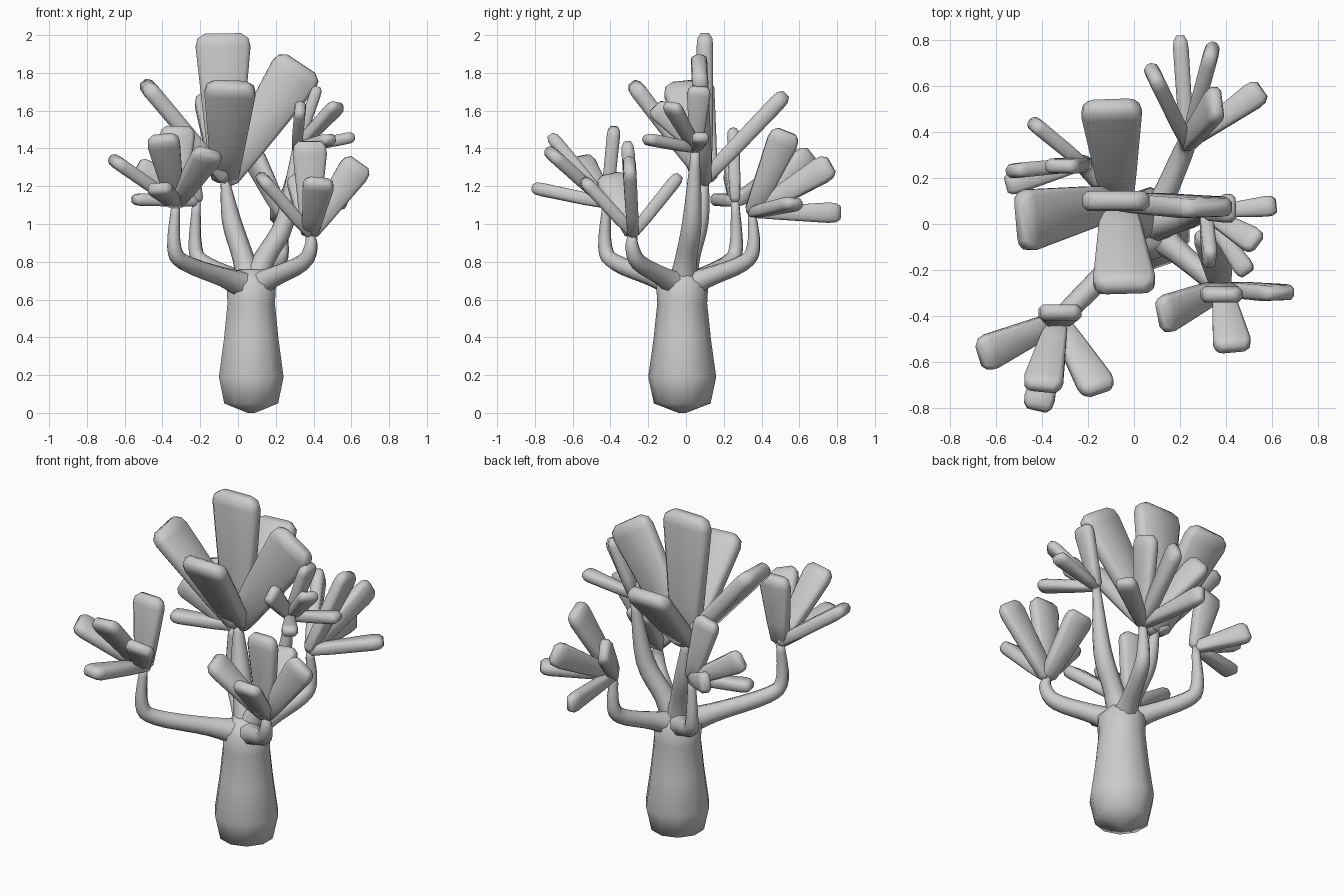
import bpy, bmesh, math
from mathutils import Vector as V

if "Cube" in bpy.data.objects:
    bpy.data.objects.remove(bpy.data.objects["Cube"])

X, Y, Z = V((1, 0, 0)), V((0, 1, 0)), V((0, 0, 1))
AXES = {"x": X, "y": Y, "z": Z, "d": X + Y}
ROOT = V((0.07, -0.02, 0))

def loft(name, rings):
    """Skin equal vertex rings into one closed smooth mesh."""
    bm = bmesh.new()
    rows = [[bm.verts.new(p) for p in r] for r in rings]
    n = len(rows[0])
    for a, b in zip(rows, rows[1:]):
        for i in range(n):
            j = (i + 1) % n
            bm.faces.new((a[i], a[j], b[j], b[i]))
    bm.faces.new(rows[0][::-1])
    bm.faces.new(rows[-1])
    bmesh.ops.recalc_face_normals(bm, faces=bm.faces)
    me = bpy.data.meshes.new(name)
    bm.to_mesh(me)
    bm.free()
    me.shade_smooth()
    bpy.context.collection.objects.link(bpy.data.objects.new(name, me))

def circle(c, u, v, r, n=8):
    return [c + (u * math.cos(t) + v * math.sin(t)) * r
            for t in (math.tau * (i + 0.5) / n for i in range(n))]

def branch(name, end, stations):
    """Tapered tube from the trunk axis to end; stations are (reach, z, radius)."""
    P = [V((*ROOT.lerp(end, f).xy, z, r)) for f, z, r in stations]
    P.append(V((*end, 0.022)))
    ext = [2 * P[0] - P[1]] + P + [2 * P[-1] - P[-2]]
    Q = []
    for a, b, c, d in zip(ext, ext[1:], ext[2:], ext[3:]):
        for k in range(4):
            t = k / 4
            Q.append(0.5 * (2 * b + (c - a) * t + (2 * a - 5 * b + 4 * c - d) * t * t
                            + (3 * b - a - 3 * c + d) * t ** 3))
    Q.append(P[-1])
    rings, u = [], V((1, 0.3, 0))
    for i, q in enumerate(Q):
        d = (Q[min(i + 1, len(Q) - 1)] - Q[max(i - 1, 0)]).to_3d().normalized()
        u = (u - d * u.dot(d)).normalized()
        rings.append(circle(q.to_3d(), u, d.cross(u), q.w))
    loft(name, rings)

def leaf(name, base, tip, size, axis):
    """Flat paddle widening to a chamfered tip; steeper leaves are wider."""
    L = (tip - base).length
    d = (tip - base) / L
    u = (axis - d * axis.dot(d)).normalized()
    v = d.cross(u)
    w = size * (0.7 + 0.4 * d.z)
    th = 0.04 + 0.18 * size
    e = min(0.06 / L, 0.12)
    rings = []
    for t, sw, st in ((-.02, .35, .4), (.03, .52, .8), (.3, .68, .95), (1 - e, 1, 1),
                      (1 - e * .3, .93, .9), (1 + e * .15, .66, .5)):
        a, b, c = w / 2 * sw, th / 2 * st, min(w, th) * .26 * min(sw, st)
        quarter = [(a, b - c), (a - c, b)]
        half = quarter + [(-x, y) for x, y in quarter[::-1]]
        section = half + [(-x, -y) for x, y in half]
        rings.append([base + d * L * t + u * x + v * y for x, y in section])
    loft(name, rings)

# Trunk
loft("trunk", [circle(ROOT + Z * z, X, Y, r, 10) for z, r in
     ((0, .02), (.05, .15), (.19, .18), (.39, .152), (.58, .132), (.68, .138), (.76, .07))])

# Branch habits: an elbow that turns upright, or a steady upward lean
ELBOW = ((0, .66, .09), (.35, .715, .055), (.88, .795, .045), (1.02, .88, .037))
LEAN = ((0, .66, .08), (.3, .82, .058), (.75, 1.02, .051))

# Clusters: habit, branch end, leaf size, width axis per leaf, leaf tips
clusters = {
    "top": (LEAN, (-.07, .1, 1.24), .265, "xxxyx",
            ((-.08, .1, 2), (-.04, -.28, 1.74), (.33, .07, 1.84), (-.49, .01, 1.74), (-.1, .52, 1.68))),
    "front_right": (ELBOW, (.38, -.28, .95), .165, "xxxyx",
            ((.38, -.31, 1.43), (.43, -.54, 1.23), (.64, -.3, 1.32), (.12, -.4, 1.25), (.34, -.04, 1.25))),
    "front_left": (ELBOW, (-.33, -.42, 1.11), .17, "xxxyx",
            ((-.4, -.71, 1.46), (-.42, -.8, 1.19), (-.32, -.38, 1.51), (-.66, -.57, 1.34), (-.15, -.72, 1.38))),
    "back": (ELBOW, (.23, .35, 1.06), .155, "zzyzy",
            ((.2, .81, 1.06), (.34, .76, 1.31), (.36, .53, 1.48), (.08, .66, 1.36), (.55, .58, 1.11))),
    "back_left": (ELBOW, (-.22, .26, 1.12), .14, "zzyx",
            ((-.44, .44, 1.22), (-.53, .23, 1.3), (-.55, .17, 1.13), (-.32, .25, 1.49))),
    "right": (LEAN, (.31, .05, 1.4), .115, "yddyy",
            ((.61, .08, 1.46), (.49, -.21, 1.45), (.53, -.08, 1.63), (.33, -.16, 1.62), (.42, .07, 1.72))),
}
for key, (habit, end, size, axes, tips) in clusters.items():
    branch(f"branch_{key}", V(end), habit)
    for i, (a, tip) in enumerate(zip(axes, tips)):
        leaf(f"leaf_{key}_{i + 1}", V(end), V(tip), size, AXES[a])
